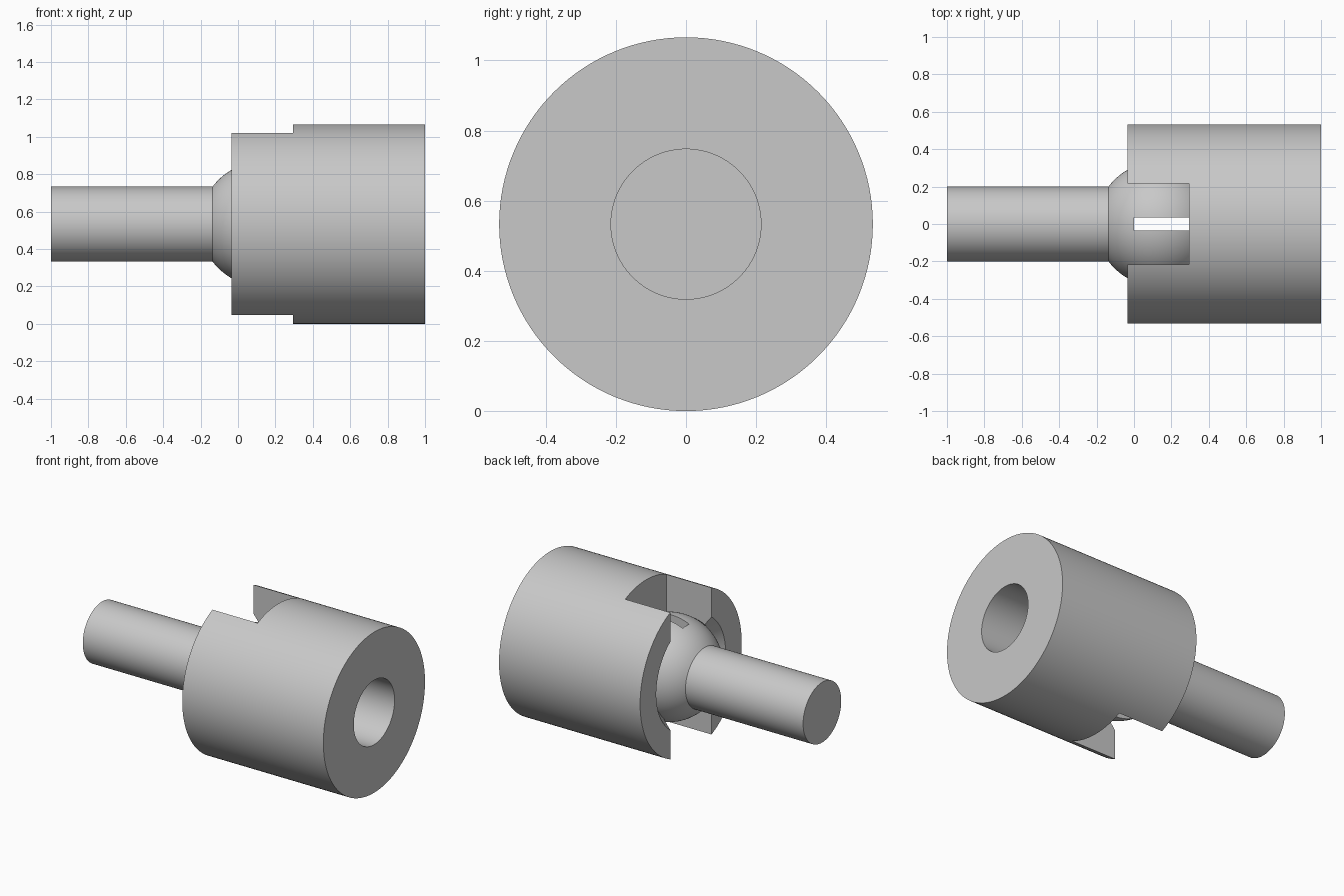
import bpy, bmesh
from math import sin, cos, asin, sqrt, pi, radians
from mathutils import Matrix, Vector

cube = bpy.data.objects.get("Cube")
if cube:
    bpy.data.objects.remove(cube)

AXIS_Z = 0.533          # height of the shared axis
BALL_X, BALL_R = 0.13, 0.333
SOCKET_R = 0.335
STEM_R = 0.2
MOUTH_X, MOUTH_R = -0.036, 0.364

grey = bpy.data.materials.new("plain grey")
grey.use_nodes = True
colour = (0.58, 0.58, 0.58, 1)
grey.diffuse_color = colour
grey.node_tree.nodes["Principled BSDF"].inputs["Base Color"].default_value = colour


def make_object(name, bm):
    bmesh.ops.recalc_face_normals(bm, faces=bm.faces)
    mesh = bpy.data.meshes.new(name)
    bm.to_mesh(mesh)
    bm.free()
    mesh.materials.append(grey)
    obj = bpy.data.objects.new(name, mesh)
    bpy.context.collection.objects.link(obj)
    return obj


def lathe(name, profile, steps=128):
    """Turn (x, radius) points around the horizontal axis."""
    bm = bmesh.new()
    verts = [bm.verts.new((x, 0, AXIS_Z + r)) for x, r in profile]
    edges = [bm.edges.new(pair) for pair in zip(verts, verts[1:])]
    bmesh.ops.spin(bm, geom=verts + edges, cent=(0, 0, AXIS_Z), axis=(1, 0, 0),
                   angle=2 * pi, steps=steps, use_duplicate=False)
    bmesh.ops.remove_doubles(bm, verts=bm.verts, dist=0.0002)
    return make_object(name, bm)


def arc(radius, start, end, count):
    """Points on a ball outline, angle measured from the stem side."""
    angles = [start + (end - start) * i / count for i in range(count + 1)]
    return [(BALL_X - radius * cos(a), radius * sin(a)) for a in angles]


def cut_slot(target, x0, x1, half_width):
    """Cut a slot straight through from top to bottom."""
    bm = bmesh.new()
    size = Vector((x1 - x0, 2 * half_width, 2))
    place = Matrix.Translation(((x0 + x1) / 2, 0, AXIS_Z)) @ Matrix.Diagonal(size).to_4x4()
    bmesh.ops.create_cube(bm, size=1, matrix=place)
    cutter = make_object("slot_cutter", bm)
    cutter.hide_render = True
    mod = target.modifiers.new("slot", 'BOOLEAN')
    mod.operation, mod.solver, mod.object = 'DIFFERENCE', 'EXACT', cutter
    bpy.context.view_layer.objects.active = target
    bpy.ops.object.modifier_apply(modifier=mod.name)
    bpy.data.objects.remove(cutter)


# Stem with a ball on its end
ball_stem = lathe("ball_stem", [(-1, 0), (-1, STEM_R)]
                  + arc(BALL_R, asin(STEM_R / BALL_R), pi, 40))
cut_slot(ball_stem, 0, 0.6, 0.035)

# Housing: chamfered mouth, round socket, blind bore in the far end
b = BALL_X - MOUTH_X - MOUTH_R      # 45 degree chamfer meets the socket circle
meet_r = (-b + sqrt(2 * SOCKET_R ** 2 - b * b)) / 2
meet_x = MOUTH_X + MOUTH_R - meet_r
start = asin(meet_r / SOCKET_R)
if meet_x > BALL_X:
    start = pi - start
housing = lathe("socket_housing", arc(SOCKET_R, start, pi, 40)[::-1]
                + [(MOUTH_X, MOUTH_R), (MOUTH_X, AXIS_Z), (1, AXIS_Z),
                   (1, 0.214), (0.6, 0.214), (0.6, 0)])
cut_slot(housing, -0.3, 0.295, 0.216)

# Smooth round surfaces, crisp edges
for obj in (ball_stem, housing):
    bpy.ops.object.select_all(action='DESELECT')
    obj.select_set(True)
    bpy.context.view_layer.objects.active = obj
    bpy.ops.object.shade_smooth_by_angle(angle=radians(25))
